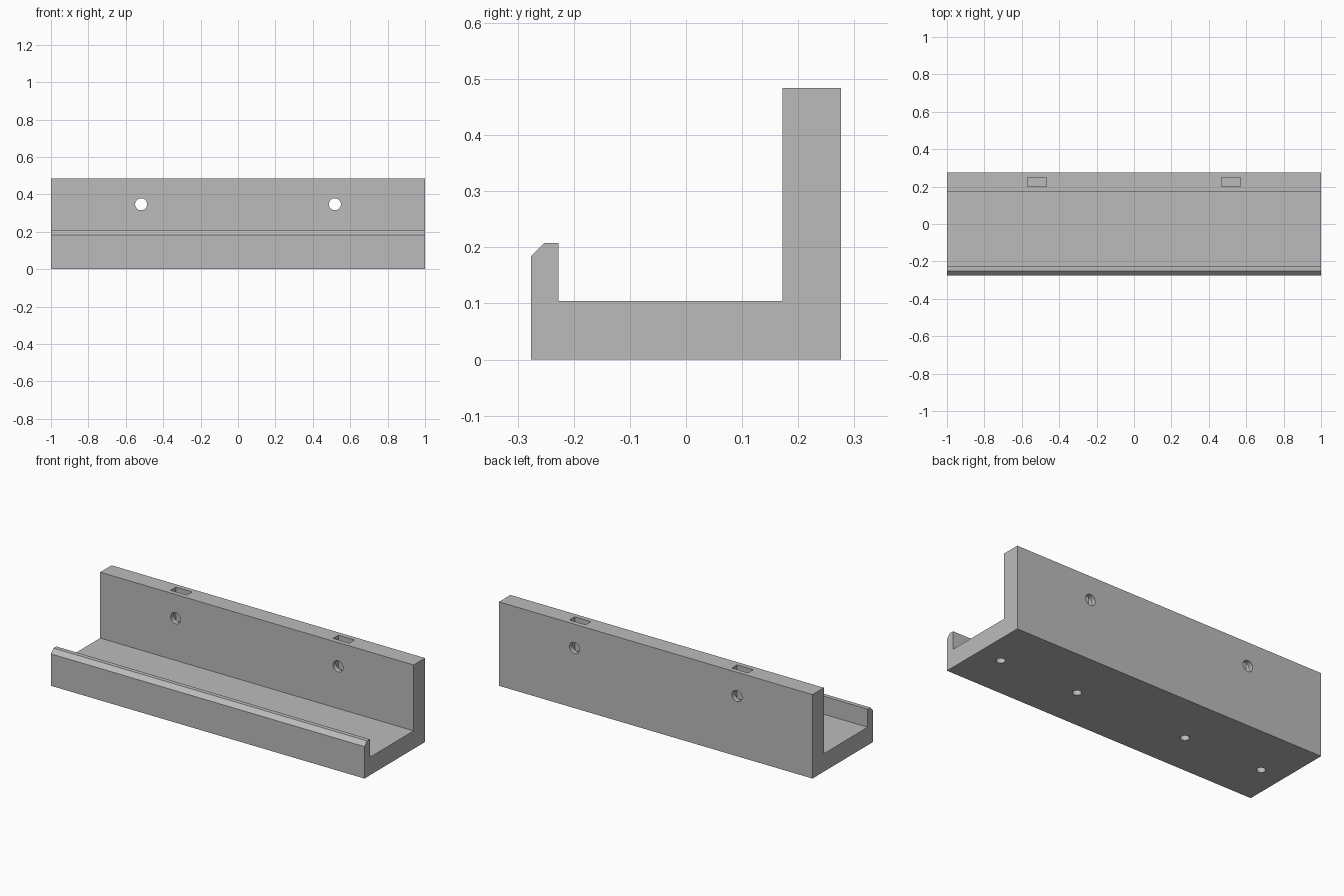
import bpy
import bmesh
import math

cube = bpy.data.objects.get("Cube")
if cube:
    bpy.data.objects.remove(cube, do_unlink=True)

# Single plain grey material
grey = bpy.data.materials.new("plain_grey")
grey.use_nodes = True
grey.diffuse_color = (0.5, 0.5, 0.5, 1)
grey.node_tree.nodes["Principled BSDF"].inputs["Base Color"].default_value = (0.5, 0.5, 0.5, 1)


def add_object(name, bm):
    bmesh.ops.recalc_face_normals(bm, faces=bm.faces[:])
    mesh = bpy.data.meshes.new(name)
    bm.to_mesh(mesh)
    bm.free()
    mesh.materials.append(grey)
    obj = bpy.data.objects.new(name, mesh)
    bpy.context.collection.objects.link(obj)
    return obj


# Channel bracket: side profile (y, z) extruded along x
profile = [(-0.276, 0), (0.276, 0), (0.276, 0.484), (0.172, 0.484),
           (0.172, 0.104), (-0.227, 0.104), (-0.227, 0.208),
           (-0.252, 0.208), (-0.276, 0.184)]
bm = bmesh.new()
end = bm.faces.new([bm.verts.new((-1, y, z)) for y, z in profile])
extrusion = bmesh.ops.extrude_face_region(bm, geom=[end])["geom"]
bmesh.ops.translate(bm, vec=(2, 0, 0),
                    verts=[v for v in extrusion if isinstance(v, bmesh.types.BMVert)])
bracket = add_object("channel_bracket", bm)


def cut(name, location, radius=None, depth=0, rotation=0, size=None):
    """Subtract a cylinder, or a box when a size is given."""
    bm = bmesh.new()
    if size:
        bmesh.ops.create_cube(bm, size=1)
        bmesh.ops.scale(bm, vec=size, verts=bm.verts[:])
    else:
        bmesh.ops.create_cone(bm, cap_ends=True, segments=32, radius1=radius,
                              radius2=radius, depth=depth)
    cutter = add_object(name, bm)
    cutter.location = location
    cutter.rotation_euler.x = rotation
    cutter.hide_render = True
    cutter.hide_set(True)
    cutter.display_type = 'WIRE'
    mod = bracket.modifiers.new(name, 'BOOLEAN')
    mod.operation = 'DIFFERENCE'
    mod.solver = 'EXACT'
    mod.object = cutter
    return cutter


cutters = []
for side in (-1, 1):
    # Nut slot open at the top of the back wall
    cutters.append(cut("nut_slot_cutter", (side * 0.518, 0.224, 0.395), size=(0.103, 0.048, 0.21)))
    # Bolt hole through the back wall
    cutters.append(cut("bolt_hole_cutter", (side * 0.518, 0.224, 0.347), 0.032, 0.2, math.pi / 2))
    # Blind screw holes under the base
    for x in (0.355, 0.857):
        cutters.append(cut("screw_hole_cutter", (side * x, -0.025, 0.03), 0.024, 0.1))

# Bake the cuts, then remove the helpers
bpy.context.view_layer.update()
result = bpy.data.meshes.new_from_object(
    bracket.evaluated_get(bpy.context.evaluated_depsgraph_get()))
bracket.modifiers.clear()
bracket.data = result
for cutter in cutters:
    bpy.data.objects.remove(cutter, do_unlink=True)

bpy.ops.object.select_all(action='DESELECT')
bracket.select_set(True)
bpy.context.view_layer.objects.active = bracket
bpy.ops.object.shade_smooth_by_angle(angle=math.radians(30))
